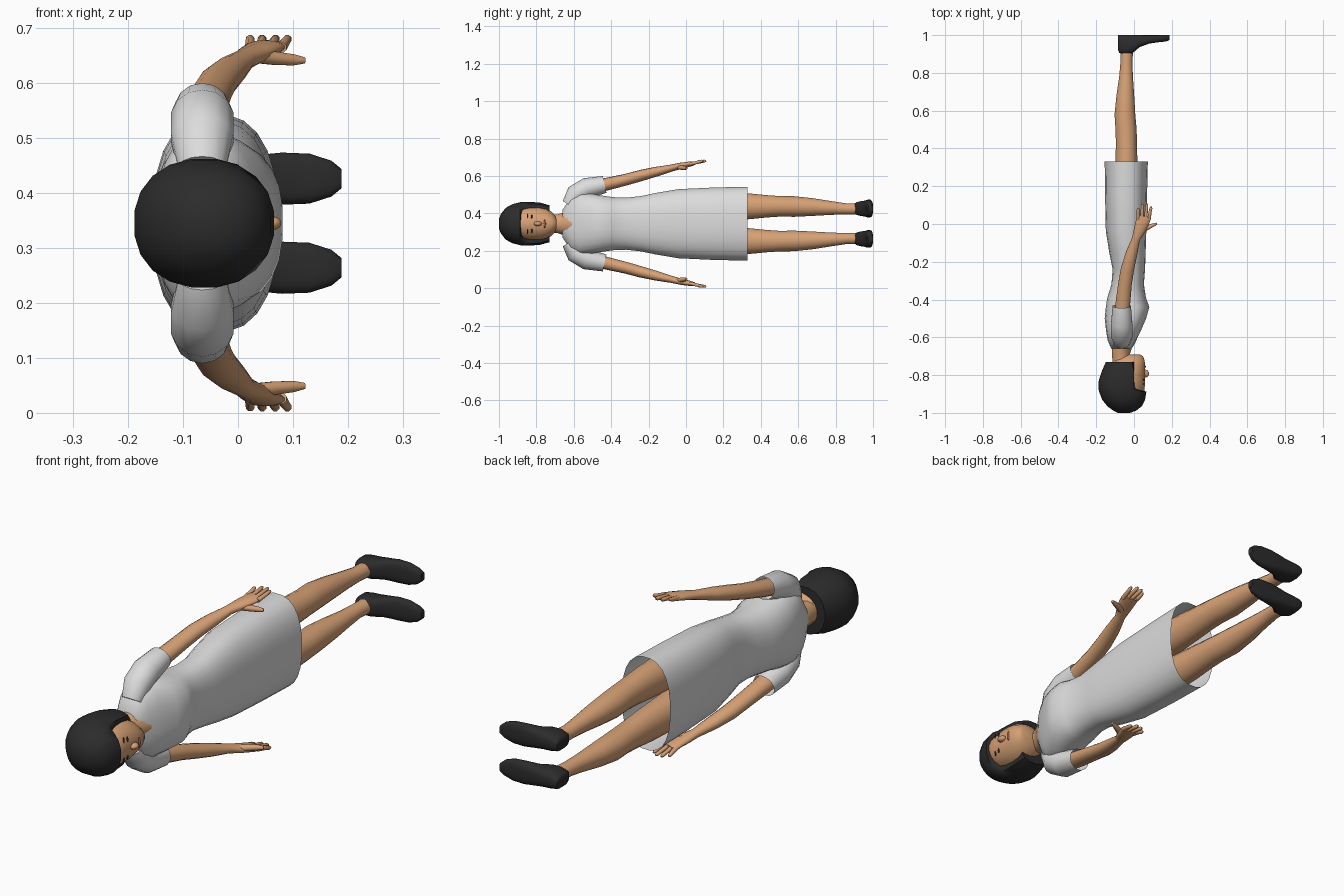
import bpy, bmesh, math
from mathutils import Vector

C = 0.345  # height of the body's mirror plane


def material(name, rgb):
    m = bpy.data.materials.new(name)
    m.diffuse_color = (*rgb, 1)
    return m


SKIN = material("skin", (0.68, 0.36, 0.18))
DRESS = material("dress grey white", (0.72, 0.72, 0.72))
BLACK = material("hair and shoe black", (0.025, 0.025, 0.025))
LIP = material("lip brown", (0.40, 0.15, 0.09))


def finish(name, bm, mat, angle=50):
    bmesh.ops.recalc_face_normals(bm, faces=bm.faces)
    me = bpy.data.meshes.new(name)
    bm.to_mesh(me)
    bm.free()
    me.materials.append(mat)
    me.shade_smooth()
    me.set_sharp_from_angle(angle=math.radians(angle))
    ob = bpy.data.objects.new(name, me)
    bpy.context.collection.objects.link(ob)
    return ob


def loft(name, secs, mat, s=1, n=16, p=2.0, axis=None, caps=(True, True), xmax=None):
    """Skin rings (x, y, sideways offset, half depth, half width) along a path."""
    pts = [Vector((q[0], q[1], C + s * q[2])) for q in secs]
    bm = bmesh.new()
    rings = []
    for i, q in enumerate(secs):
        t = Vector(axis) if axis else (pts[min(i + 1, len(pts) - 1)] - pts[max(i - 1, 0)]).normalized()
        v = Vector((0, 0, 1))
        v = (v - t * v.dot(t)).normalized()
        u = t.cross(v)
        ring = []
        for k in range(n):
            a = 2 * math.pi * (k + 0.5) / n
            c, d = math.cos(a), math.sin(a)
            c = math.copysign(abs(c) ** (2 / p), c)
            d = math.copysign(abs(d) ** (2 / p), d)
            co = pts[i] + u * c * q[3] + v * d * q[4]
            if xmax is not None:
                co.x = min(co.x, xmax[i])
            ring.append(bm.verts.new(co))
        rings.append(ring)
    for r0, r1 in zip(rings, rings[1:]):
        for k in range(n):
            j = (k + 1) % n
            bm.faces.new((r0[k], r0[j], r1[j], r1[k]))
    if caps[0]:
        bm.faces.new(rings[0])
    if caps[1]:
        bm.faces.new(rings[-1])
    return finish(name, bm, mat)


def ball(name, loc, size, mat):
    bm = bmesh.new()
    bmesh.ops.create_uvsphere(bm, u_segments=10, v_segments=6, radius=1)
    bmesh.ops.scale(bm, vec=size, verts=bm.verts)
    bmesh.ops.translate(bm, vec=(loc[0], loc[1], C + loc[2]), verts=bm.verts)
    return finish(name, bm, mat)


def span(rows):
    """Rows (y, back x, front x, half width) to loft rings."""
    return [(((b + f) / 2), y, 0, (f - b) / 2, w) for y, b, f, w in rows]


Y = (0, 1, 0)

# dress: hollow, open at the hem
loft("dress", span([
    (0.33, -0.156, 0.074, 0.199), (0.15, -0.154, 0.070, 0.195), (-0.04, -0.15, 0.066, 0.186),
    (-0.16, -0.13, 0.062, 0.166), (-0.24, -0.114, 0.059, 0.149), (-0.32, -0.12, 0.053, 0.140),
    (-0.39, -0.142, 0.064, 0.143), (-0.44, -0.15, 0.082, 0.150), (-0.50, -0.156, 0.065, 0.160),
    (-0.57, -0.148, 0.035, 0.168), (-0.615, -0.14, 0.012, 0.150), (-0.64, -0.13, -0.004, 0.105),
    (-0.66, -0.12, -0.02, 0.075)]), DRESS, n=24, p=2.4, axis=Y, caps=(False, True))

# neck, flaring into the open neckline
loft("neck", [(-0.06, -0.77, 0, 0.05, 0.052), (-0.07, -0.69, 0, 0.048, 0.050),
              (-0.064, -0.655, 0, 0.055, 0.062), (-0.055, -0.635, 0, 0.060, 0.068),
              (-0.045, -0.61, 0, 0.061, 0.040)], SKIN, axis=Y)

# face
loft("face", span([
    (-0.93, -0.09, 0.035, 0.060), (-0.89, -0.11, 0.055, 0.080), (-0.84, -0.12, 0.060, 0.090),
    (-0.79, -0.12, 0.060, 0.092), (-0.75, -0.12, 0.060, 0.084), (-0.72, -0.11, 0.057, 0.066),
    (-0.70, -0.09, 0.048, 0.045), (-0.692, -0.06, 0.035, 0.025)]), SKIN, n=20, axis=Y)
ball("nose", (0.060, -0.792, 0), (0.020, 0.022, 0.013), SKIN)
ball("lips", (0.058, -0.755, 0), (0.006, 0.006, 0.022), LIP)
for s in (-1, 1):
    ball("eye", (0.051, -0.825, s * 0.036), (0.005, 0.005, 0.013), BLACK)
    ball("eyebrow", (0.050, -0.848, s * 0.038), (0.004, 0.003, 0.017), BLACK)

# bobbed hair: cut back to x = 0 beside the face
loft("hair", span([
    (-0.73, -0.150, 0.035, 0.100), (-0.78, -0.172, 0.060, 0.114), (-0.83, -0.188, 0.065, 0.118),
    (-0.868, -0.19, 0.067, 0.118), (-0.888, -0.186, 0.067, 0.116), (-0.93, -0.170, 0.060, 0.105),
    (-0.965, -0.142, 0.042, 0.085), (-0.988, -0.110, 0.012, 0.055), (-1.0, -0.085, -0.02, 0.028)]),
    BLACK, n=20, p=2.2, axis=Y, xmax=[0, 0, 0, 0.005, 1, 1, 1, 1, 1])

for s, side in ((1, "left"), (-1, "right")):
    # short sleeve
    loft(side + "_sleeve", [
        (-0.065, -0.625, 0.10, 0.045, 0.040), (-0.065, -0.59, 0.155, 0.058, 0.055),
        (-0.065, -0.53, 0.190, 0.058, 0.056), (-0.065, -0.435, 0.210, 0.050, 0.046)],
        DRESS, s, n=14, caps=(True, False))
    # arm and palm
    loft(side + "_arm", [
        (-0.065, -0.52, 0.19, 0.040, 0.036), (-0.060, -0.43, 0.21, 0.040, 0.034),
        (-0.048, -0.32, 0.236, 0.037, 0.031), (-0.035, -0.24, 0.258, 0.036, 0.030),
        (-0.014, -0.16, 0.278, 0.032, 0.026), (0.010, -0.08, 0.297, 0.022, 0.019),
        (0.030, -0.03, 0.309, 0.032, 0.017), (0.048, 0.02, 0.319, 0.038, 0.014),
        (0.054, 0.042, 0.323, 0.034, 0.010)], SKIN, s, n=14)
    # four fingers and a thumb
    for x0, x1, y1 in ((0.022, 0.022, 0.085), (0.042, 0.044, 0.105),
                       (0.061, 0.068, 0.108), (0.079, 0.090, 0.092)):
        loft(side + "_finger", [
            (x0, 0.02, 0.319, 0.010, 0.010), ((x0 + x1) / 2, 0.06, 0.328, 0.009, 0.009),
            (x1, y1 - 0.008, 0.335, 0.008, 0.008), (x1, y1, 0.337, 0.004, 0.004)], SKIN, s, n=8)
    loft(side + "_thumb", [
        (0.025, -0.045, 0.305, 0.018, 0.014), (0.065, -0.022, 0.300, 0.014, 0.013),
        (0.100, -0.006, 0.297, 0.010, 0.011), (0.121, 0.002, 0.296, 0.006, 0.006)], SKIN, s, n=8)
    # leg, running up inside the skirt
    loft(side + "_leg", [
        (-0.04, 0.02, 0.088, 0.080, 0.080), (-0.04, 0.33, 0.093, 0.059, 0.071),
        (-0.040, 0.43, 0.093, 0.057, 0.061), (-0.042, 0.50, 0.093, 0.057, 0.056),
        (-0.048, 0.58, 0.092, 0.056, 0.056), (-0.046, 0.68, 0.089, 0.048, 0.048),
        (-0.042, 0.78, 0.084, 0.037, 0.037), (-0.040, 0.86, 0.079, 0.032, 0.030),
        (-0.036, 0.94, 0.079, 0.034, 0.032)], SKIN, s, axis=Y)
    # shoe: rings run from heel to toe, resting on the sole plane y = 1
    loft(side + "_shoe", [
        (x, 1 - h / 2, 0.081, h / 2, w) for x, h, w in (
            (-0.086, 0.075, 0.018), (-0.078, 0.095, 0.030), (-0.045, 0.105, 0.038),
            (-0.010, 0.098, 0.040), (0.03, 0.064, 0.043), (0.08, 0.045, 0.048),
            (0.13, 0.038, 0.046), (0.17, 0.034, 0.033), (0.188, 0.026, 0.018))],
        BLACK, s, n=16, p=3.0, axis=(1, 0, 0))
